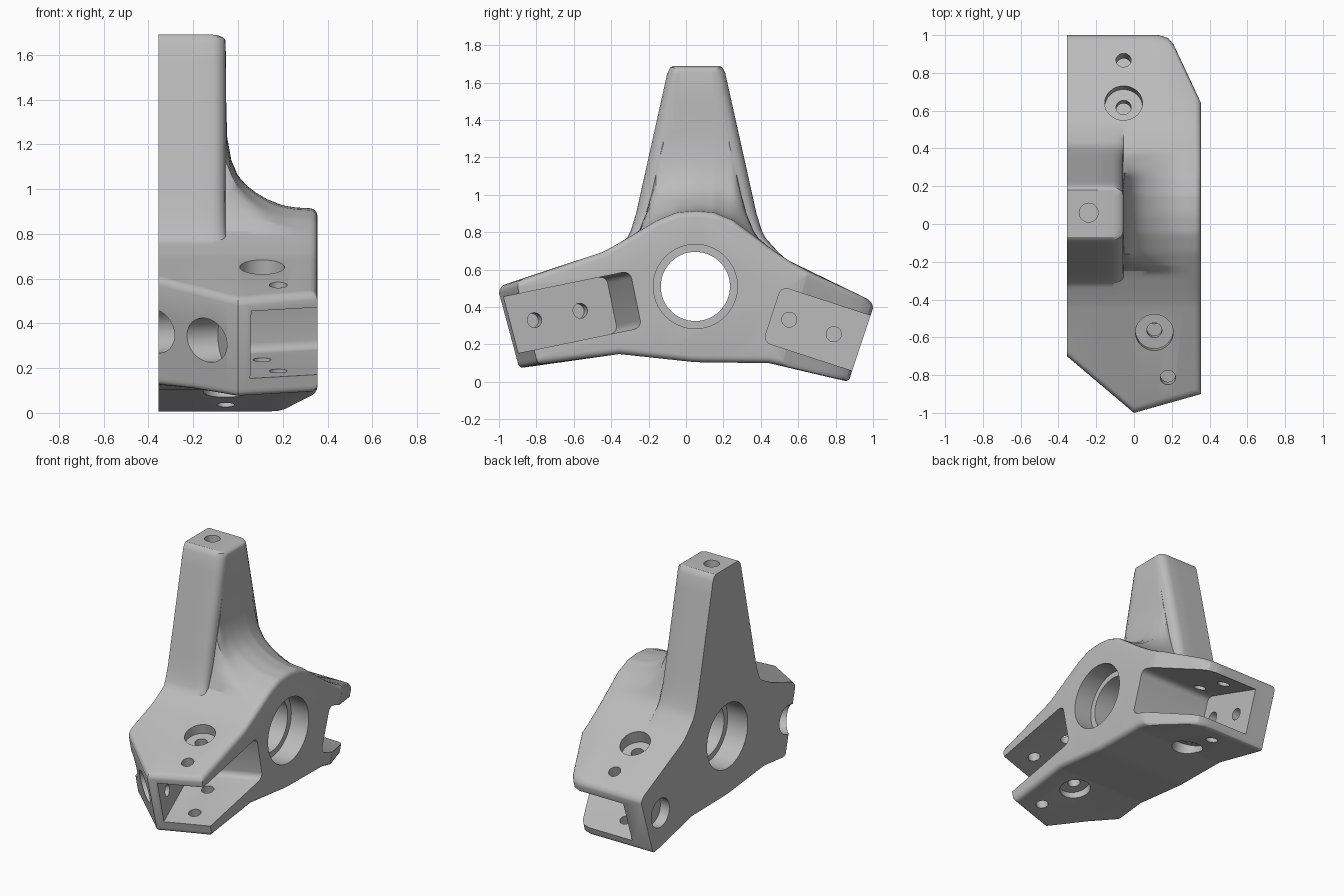
import bpy, bmesh, math
from mathutils import Matrix

old = bpy.data.objects.get("Cube")
if old:
    bpy.data.objects.remove(old, do_unlink=True)

grey = bpy.data.materials.new("machined grey")
grey.use_nodes = True
COL = (0.5, 0.5, 0.5, 1)
grey.diffuse_color = COL
grey.node_tree.nodes["Principled BSDF"].inputs["Base Color"].default_value = COL


def interp(pts, t):
    """Piecewise linear lookup."""
    if t <= pts[0][0]:
        return pts[0][1]
    for (a, va), (b, vb) in zip(pts, pts[1:]):
        if t <= b:
            return va + (vb - va) * (t - a) / (b - a)
    return pts[-1][1]


# Side profiles: hub and arm tops, undersides, post flank (by distance from its middle)
CROWN = [(-1.02, .505), (-.5, .665), (-.37, .735), (-.15, .865), (-.05, .905), (.05, .915),
         (.15, .905), (.25, .865), (.45, .715), (.6, .615), (1, .43)]
BELLY = [(-.9, .07), (-.7, .11), (-.37, .15), (.05, .105), (.45, .1), (.87, .0)]
POST = [(.125, 1.69), (.14, 1.68), (.155, 1.65), (.322, .9), (.35, .81), (.37, .77), (.41, .725),
        (.47, .66), (.5, 0)]
# Plan outline of both ends
XMAX = .355
FRONT = [(-.355, -.7), (0, -1), (XMAX, -.9)]
REAR = [(-.355, 1), (.13, 1), (.18, .985), (.21, .95), (XMAX, .64)]
MID, R = .055, .035

# Rows across x: (x, fillet height above hub, plan inset of post, drop of post cap)
rows = [(x, 5, 0, 0) for x in (-.355, -.2)]
for a in (0, 25, 50, 70, 90):
    c = 1 - math.cos(math.radians(a))
    rows.append((-.115 + .06 * math.sin(math.radians(a)), 5, .06 * c, .03 * c))
for x, h in [(-.054, 1.5), (-.052, 1.35), (-.048, 1.23), (-.03, 1.13), (0, 1.06), (.04, 1.015),
             (.08, .985), (.13, .955), (.18, .935), (.21, .926), (.26, .918), (.32, .915),
             (.335, .915), (.345, .915), (.352, .915), (XMAX, .915)]:
    rows.append((x, h - .915, .06, .03))

dist = [.05, .09, .125, .14, .155, .175, .195, .215, .235, .255, .275, .3, .322, .335, .35,
        .37, .39, .41, .44, .47, .5]
cols = [-d for d in reversed(dist)] + [0] + dist
rims = [0, .003, .01, .02, R]


def drop(e):
    e = min(max(e, 0), R)
    return R - math.sqrt(max(0, R * R - (R - e) ** 2))


def top_z(y, d, g, cap, e):
    crown = interp(CROWN, y)
    post = max(crown, min(interp(POST, d), 1.69 - cap))
    a, b = post, crown + g
    k = min(.1, .8 * (post - crown))
    z = min(a, b)
    if k > 1e-4 and g > 0:
        z -= max(k - abs(a - b), 0) ** 2 / (4 * k)
    return max(z, crown) - drop(e)


# Main casting: closed grid of top and underside
bm = bmesh.new()
top, bot = [], []
for x, g, inset, cap in rows:
    y0, y1 = interp(FRONT, x), interp(REAR, x)
    ex = XMAX - x
    # column: top y, underside y, distance from post middle, distance from rim
    line = [(y0 + e, y0 + .1 + e, 9, min(e, ex)) for e in rims]
    for u in cols:
        d = abs(u)
        w = d / .155 if d < .155 else max(0, min(1, (.5 - d) / .2))
        line.append((MID + u - math.copysign(inset * w, u), (MID + u) * .8, d, ex))
    line += [(y1 - e, y1 - .12 - e, 9, min(e, ex)) for e in reversed(rims)]
    top.append([bm.verts.new((x, yt, top_z(yt, d, g, cap, e))) for yt, yb, d, e in line])
    bot.append([bm.verts.new((x, yb, interp(BELLY, yb) + drop(e))) for yt, yb, d, e in line])
nx, ny = len(rows), len(top[0])
for i in range(nx - 1):
    for j in range(ny - 1):
        bm.faces.new((top[i][j], top[i + 1][j], top[i + 1][j + 1], top[i][j + 1]))
        bm.faces.new((bot[i][j], bot[i][j + 1], bot[i + 1][j + 1], bot[i + 1][j]))
    for j in (0, ny - 1):
        bm.faces.new((top[i][j], bot[i][j], bot[i + 1][j], top[i + 1][j]))
for i in (0, nx - 1):
    bm.faces.new(top[i] + bot[i][::-1])
bmesh.ops.recalc_face_normals(bm, faces=bm.faces)
me = bpy.data.meshes.new("upright_casting")
bm.to_mesh(me)
bm.free()
me.materials.append(grey)
body = bpy.data.objects.new("upright_casting", me)
bpy.context.collection.objects.link(body)
bpy.context.view_layer.objects.active = body
body.select_set(True)


def cut(bm):
    """Subtract a temporary solid from the casting."""
    bmesh.ops.recalc_face_normals(bm, faces=bm.faces)
    m = bpy.data.meshes.new("cutter")
    bm.to_mesh(m)
    bm.free()
    m.materials.append(grey)
    ob = bpy.data.objects.new("cutter", m)
    ob.hide_render = True
    bpy.context.collection.objects.link(ob)
    mod = body.modifiers.new("cut", 'BOOLEAN')
    mod.operation, mod.solver, mod.object = 'DIFFERENCE', 'EXACT', ob
    bpy.ops.object.modifier_apply(modifier=mod.name)
    bpy.data.objects.remove(ob, do_unlink=True)


def cut_rod(frame, axis, a, b, r, at, seg=32):
    """Cylinder along a frame axis from a to b; at = the two other coordinates."""
    bm = bmesh.new()
    bmesh.ops.create_cone(bm, cap_ends=True, segments=seg, radius1=r, radius2=r, depth=abs(b - a))
    mid = (a + b) / 2
    if axis == 'X':
        m = Matrix.Translation((mid, *at)) @ Matrix.Rotation(math.pi / 2, 4, 'Y')
    else:
        m = Matrix.Translation((*at, mid))
    bm.transform(frame @ m)
    cut(bm)


def cut_pocket(frame, ya, yb, half):
    """Open-ended slot with rounded inner corners."""
    bm = bmesh.new()
    bmesh.ops.create_cube(bm, size=1)
    bm.transform(Matrix.Translation((.4, (ya + yb) / 2, 0)) @ Matrix.Diagonal((.8, yb - ya, 2 * half, 1)))
    along = [e for e in bm.edges if abs(e.verts[0].co.x - e.verts[1].co.x) > .5]
    bmesh.ops.bevel(bm, geom=along, offset=.04, segments=4, profile=.5, affect='EDGES')
    bm.transform(frame)
    cut(bm)


# Arm frames: x out of the pocket floor, y along the arm, origin at the outer bolt hole
front_arm = (Matrix.Translation((.02, -.81, .33)) @ Matrix.Rotation(math.radians(11.6), 4, 'X')
             @ Matrix.Rotation(math.radians(16), 4, 'Z'))
rear_arm = Matrix.Translation((-.205, .79, .255)) @ Matrix.Rotation(math.radians(-18), 4, 'X')

cut_pocket(front_arm, -.7, .44, .155)
cut_pocket(rear_arm, -.345, .7, .155)
for frame, inner, px, shift in ((front_arm, .26, .166, .02), (rear_arm, -.25, .15, 0)):
    for y in (0, inner):
        cut_rod(frame, 'X', -.065, .05, .04, (y, 0))            # blind hole in pocket floor
        cut_rod(frame, 'X', -.6, -.08, .1, (y + shift, 0))      # recess in outer wall
        cut_rod(frame, 'Z', -.4, .4, .04, (px, y))              # plate bolt holes
    for s in (-1, 1):
        cut_rod(frame, 'Z', s * .21, s * .42, .1, (px, inner))  # plate counterbores

# Bearing bore with a central lip, and the tapped hole in the post
world = Matrix.Identity(4)
cut_rod(world, 'X', -.6, .6, .185, (.05, .51), 64)
cut_rod(world, 'X', .22, .6, .225, (.05, .51), 64)
cut_rod(world, 'X', -.6, -.2, .225, (.05, .51), 64)
cut_rod(world, 'Z', 1.35, 1.9, .05, (-.24, .06))

bpy.ops.object.shade_smooth_by_angle(angle=math.radians(30))
